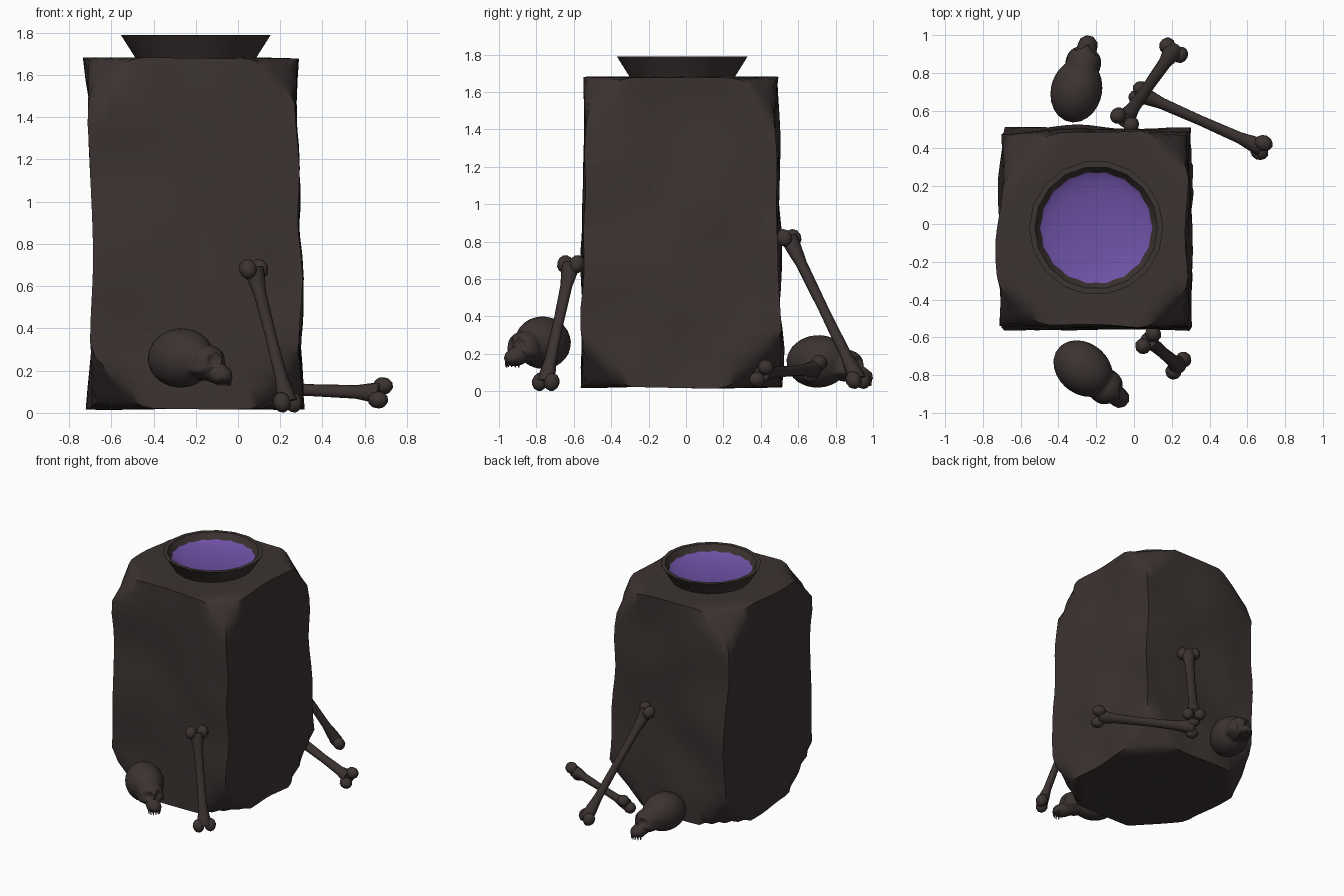
import bpy, bmesh, math
from mathutils import Vector, Matrix, noise

if "Cube" in bpy.data.objects:
    bpy.data.objects.remove(bpy.data.objects["Cube"])

def material(name, rgb):
    m = bpy.data.materials.new(name)
    m.diffuse_color = (*rgb, 1)
    m.use_nodes = True
    m.node_tree.nodes["Principled BSDF"].inputs["Base Color"].default_value = m.diffuse_color
    return m

STONE = material("dark_stone", (0.044, 0.033, 0.031))
PURPLE = material("purple_liquid", (0.155, 0.082, 0.37))

def finish(bm, name, mat, angle=35):
    bmesh.ops.recalc_face_normals(bm, faces=bm.faces)
    me = bpy.data.meshes.new(name)
    bm.to_mesh(me)
    bm.free()
    ob = bpy.data.objects.new(name, me)
    bpy.context.collection.objects.link(ob)
    me.materials.append(mat)
    bpy.ops.object.select_all(action='DESELECT')
    ob.select_set(True)
    bpy.context.view_layer.objects.active = ob
    bpy.ops.object.shade_smooth_by_angle(angle=math.radians(angle))
    return ob

# Rough stone pedestal: box with chipped corners, slight waist and uneven faces
def pedestal():
    bm = bmesh.new()
    bmesh.ops.create_cube(bm, size=2)
    bmesh.ops.subdivide_edges(bm, edges=bm.edges[:], cuts=15, use_grid_fill=True)
    half = Vector((0.505, 0.52, 0.83))
    centre = Vector((-0.21, -0.025, 0.85))
    for v in bm.verts:
        p = Vector(a * b for a, b in zip(v.co, half))
        n = Vector(math.copysign(1, a) for a in p)
        gap = sum(h - abs(a) for h, a in zip(half, p))
        chip = 0.26 + 0.1 * noise.noise(n * 1.37 + Vector((0.3, 0.8, 0.1)))
        if gap < chip:                                   # cut the corner flat
            p -= n * (chip - gap) / 3
        t = p.z / half.z
        if abs(v.co.x) > 0.98:
            p.x -= math.copysign(0.035, p.x) * (1 - t * t) * (1 if p.x < 0 else 0.2)
        if p.x > 0:
            p.x -= 0.015 * t * p.x / half.x
        p.y *= 1 - 0.025 * t
        wob = noise.noise_vector(p * 2.6)
        p += Vector((wob.x * 0.03, wob.y * 0.03, wob.z * 0.008))
        v.co = p + centre
    finish(bm, "stone_pedestal", STONE, 40)

# Turned shapes for the basin
def lathe(name, profile, sides, mat, centre=(-0.2, -0.02)):
    bm = bmesh.new()
    rings = []
    for r, z in profile:
        rings.append([bm.verts.new((centre[0] + r * math.cos(a), centre[1] + r * math.sin(a), z))
                      for a in (2 * math.pi * i / sides for i in range(sides))])
    for lo, hi in zip(rings, rings[1:]):
        for i in range(sides):
            j = (i + 1) % sides
            bm.faces.new((lo[i], lo[j], hi[j], hi[i]))
    bm.faces.new(rings[0])
    bm.faces.new(rings[-1])
    return finish(bm, name, mat)

pedestal()
lathe("basin", [(0.27, 1.65), (0.285, 1.68), (0.355, 1.79), (0.325, 1.79),
                (0.312, 1.765), (0.25, 1.685)], 18, STONE)
dish = [(0.24, 1.67), (0.317, 1.768)] + \
       [(0.317 * math.cos(a), 1.772 - 0.075 * math.sin(a))
        for a in (math.radians(8 + 10 * i) for i in range(9))]
lathe("basin_liquid", dish, 36, PURPLE)

# Bone: waisted shaft with two knuckles at each end
def bone(name, a, b, twist=0.0, r=0.034):
    a, b = Vector(a), Vector(b)
    d = b - a
    length = d.length
    w = d.normalized()
    u = Vector((0, 0, 1)).cross(w).normalized()
    u = Matrix.Rotation(twist, 3, w) @ u
    v = w.cross(u)
    bm = bmesh.new()
    rings, n = [], 12
    for t, k in ((0, 1.5), (0.08, 1.35), (0.18, 1), (0.5, 0.88), (0.82, 1), (0.92, 1.35), (1, 1.5)):
        rings.append([bm.verts.new(a + d * t + r * k * (u * math.cos(q) + v * math.sin(q) * 0.85))
                      for q in (2 * math.pi * i / n for i in range(n))])
    for lo, hi in zip(rings, rings[1:]):
        for i in range(n):
            j = (i + 1) % n
            bm.faces.new((lo[i], lo[j], hi[j], hi[i]))
    bm.faces.new(rings[0])
    bm.faces.new(rings[-1])
    for end in (a, b):
        for s in (-1, 1):
            m = Matrix.Translation(end + u * s * 0.042)
            rot = Matrix((u, v, w)).transposed().to_4x4()
            bmesh.ops.create_icosphere(bm, subdivisions=2, radius=1,
                                       matrix=m @ rot @ Matrix.Diagonal((0.042, 0.043, 0.05, 1)))
    finish(bm, name, STONE, 50)

bone("front_leaning_bone", (0.075, -0.615, 0.68), (0.235, -0.75, 0.05))
bone("back_leaning_bone", (-0.05, 0.55, 0.82), (0.21, 0.92, 0.06))
bone("lying_bone", (0.03, 0.69, 0.12), (0.675, 0.405, 0.095), 0.9)

# Skull: union of ellipsoids seen from an inner point, with dented eye sockets and nose
def skull(name, centre, heading, tilt):
    lobes = [((0, 0, 0), (0.17, 0.135, 0.14)),           # cranium
             ((0.15, 0, -0.03), (0.10, 0.09, 0.085)),    # brow and face
             ((0.235, 0, -0.095), (0.065, 0.055, 0.045))]  # upper jaw
    lobes += [((0.15, s * 0.065, -0.06), (0.06, 0.03, 0.025)) for s in (-1, 1)]  # cheekbones
    holes = [((0.245, s * 0.045, -0.02), 0.038) for s in (-1, 1)] + [((0.27, 0, -0.055), 0.022)]
    o = Vector((0.1, 0, -0.02))
    bm = bmesh.new()
    bmesh.ops.create_icosphere(bm, subdivisions=4, radius=1)
    for v in bm.verts:
        d = v.co.normalized()
        best = 0.02
        for c, r in lobes:
            q = Vector((x - y) / z for x, y, z in zip(o, c, r))
            e = Vector(x / z for x, z in zip(d, r))
            A, B, C = e.dot(e), e.dot(q), q.dot(q) - 1
            disc = B * B - A * C
            if disc > 0:
                best = max(best, (-B + math.sqrt(disc)) / A)
        p = o + d * best
        for c, r in holes:
            gap = r - (p - Vector(c)).length
            if gap > 0:
                p -= d * min(gap * 1.3, best * 0.5)
        v.co = p
    # teeth
    for i in range(7):
        q = math.radians(-75 + 25 * i)
        pos = Vector((0.235 + 0.05 * math.cos(q), 0.042 * math.sin(q), -0.128))
        bmesh.ops.create_cone(bm, cap_ends=True, segments=6, radius1=0.003, radius2=0.008, depth=0.035,
                              matrix=Matrix.Translation(pos))
    m = Matrix.Translation(centre) @ Matrix.Rotation(math.radians(heading), 4, 'Z') \
        @ Matrix.Rotation(math.radians(tilt), 4, 'Y')
    bmesh.ops.transform(bm, matrix=m, verts=bm.verts)
    finish(bm, name, STONE, 50)

skull("front_skull", (-0.27, -0.765, 0.26), -39, -3)
skull("back_skull", (-0.305, 0.705, 0.16), 76, -3)
